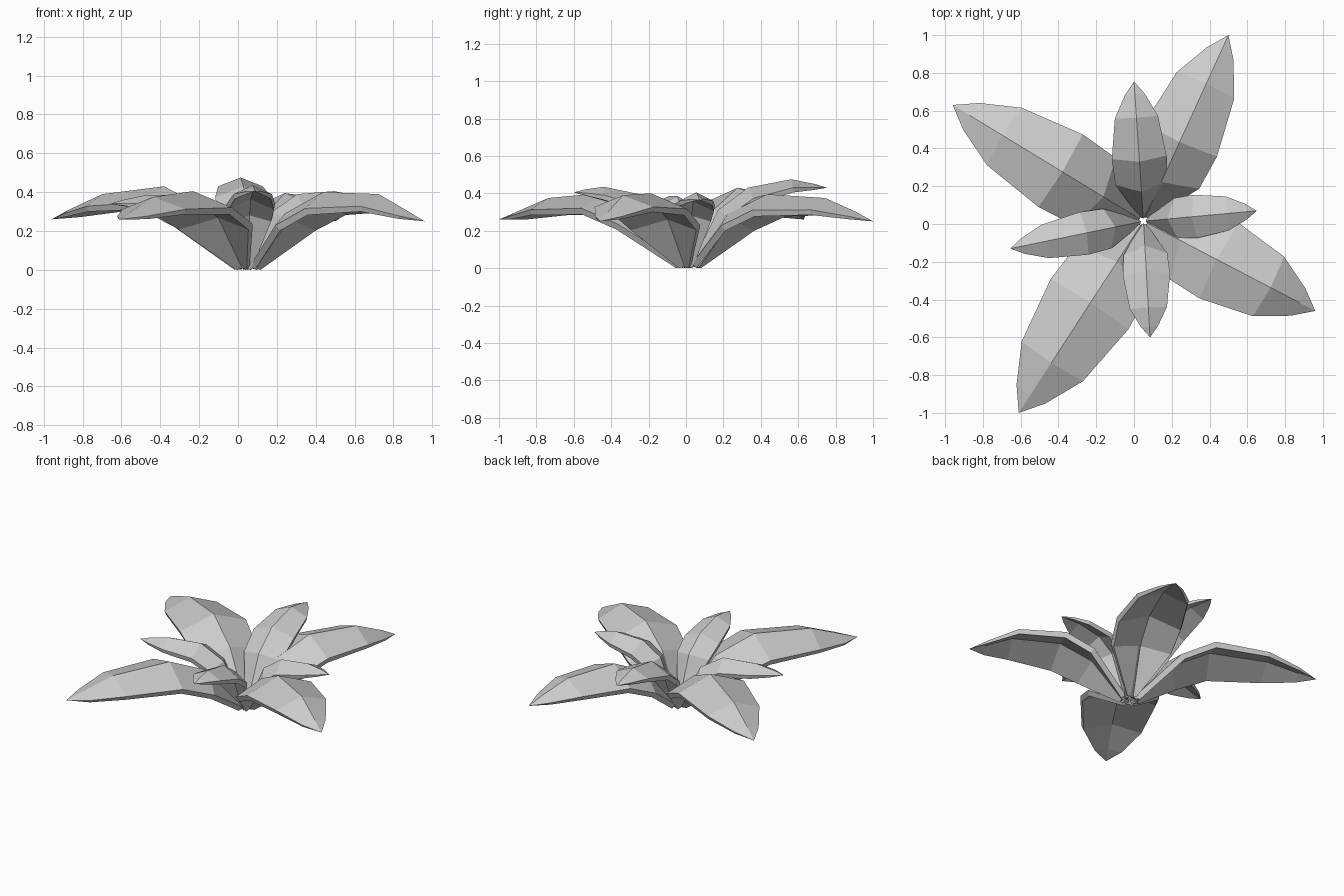
import bpy, bmesh
from mathutils import Vector

if "Cube" in bpy.data.objects:
    bpy.data.objects.remove(bpy.data.objects["Cube"])

CENTRE = Vector((0.05, 0.015, 0))

# Stations along a leaf: fraction of reach, relative half width, ridge drop, thickness
STATIONS = [(0.02, 0.14, 0.15, 0.9), (0.21, 0.93, 0.95, 1.0), (0.425, 1.0, 1.0, 1.0),
            (0.74, 0.79, 0.75, 0.8), (0.91, 0.37, 0.3, 0.45)]


def make_leaf(name, tip, half_width, heights, drop, thick):
    """Folded leaf: raised midrib, sloping halves, thin rim, pointed tip."""
    tip = Vector(tip)
    out = Vector((tip.x, tip.y, 0)) - CENTRE
    reach = out.length
    out.normalize()
    side = Vector((-out.y, out.x, 0))
    up = Vector((0, 0, 1))
    ridge = [CENTRE + out * (s[0] * reach) + up * h for s, h in zip(STATIONS, heights)] + [tip]

    bm = bmesh.new()
    rings = []
    for i, (_, w, d, t) in enumerate(STATIONS):
        tangent = (ridge[i + 1] - ridge[max(i - 1, 0)]).normalized()
        under = side.cross(tangent).normalized()
        if under.z > 0:
            under = -under
        mid = ridge[i]
        left = mid + side * w * half_width + under * d * drop
        right = mid - side * w * half_width + under * d * drop
        th = under * t * thick
        pts = [left, mid, right, right + th - (right - mid) * 0.06, mid + th,
               left + th - (left - mid) * 0.06]
        rings.append([bm.verts.new(p) for p in pts])
    for a, b in zip(rings, rings[1:]):
        for k in range(6):
            n = (k + 1) % 6
            bm.faces.new((a[k], a[n], b[n], b[k]))
    end = bm.verts.new(tip)
    for k in range(6):
        bm.faces.new((rings[-1][k], rings[-1][(k + 1) % 6], end))
    bm.faces.new((rings[0][0], rings[0][1], rings[0][4], rings[0][5]))
    bm.faces.new((rings[0][1], rings[0][2], rings[0][3], rings[0][4]))
    bmesh.ops.recalc_face_normals(bm, faces=bm.faces)
    # Rest the foot of the leaf on the ground
    low = min(v.co.z for v in bm.verts)
    for v in rings[0]:
        v.co.z -= low
    mesh = bpy.data.meshes.new(name)
    bm.to_mesh(mesh)
    bm.free()
    obj = bpy.data.objects.new(name, mesh)
    bpy.context.collection.objects.link(obj)


# Large drooping outer leaves
LARGE = [
    ("large_leaf_back_right", (0.50, 1.00, 0.25), 0.212, (0.04, 0.29, 0.395, 0.375, 0.30)),
    ("large_leaf_back_left", (-0.96, 0.63, 0.26), 0.225, (0.04, 0.31, 0.43, 0.39, 0.31)),
    ("large_leaf_front_left", (-0.61, -1.00, 0.26), 0.245, (0.04, 0.30, 0.405, 0.375, 0.30)),
    ("large_leaf_front_right", (0.96, -0.46, 0.25), 0.225, (0.04, 0.29, 0.40, 0.39, 0.30)),
]
for name, tip, width, heights in LARGE:
    make_leaf(name, tip, width, heights, 0.085, 0.04)

# Small upright inner leaves
SMALL = [
    ("small_leaf_back", (0.00, 0.755, 0.43), 0.145, (0.04, 0.31, 0.43, 0.475, 0.45)),
    ("small_leaf_left", (-0.655, -0.13, 0.34), 0.115, (0.04, 0.29, 0.385, 0.385, 0.36)),
    ("small_leaf_front", (0.085, -0.60, 0.405), 0.125, (0.04, 0.30, 0.395, 0.435, 0.42)),
    ("small_leaf_right", (0.65, 0.07, 0.365), 0.115, (0.04, 0.30, 0.39, 0.405, 0.385)),
]
for name, tip, width, heights in SMALL:
    make_leaf(name, tip, width, heights, 0.06, 0.035)
